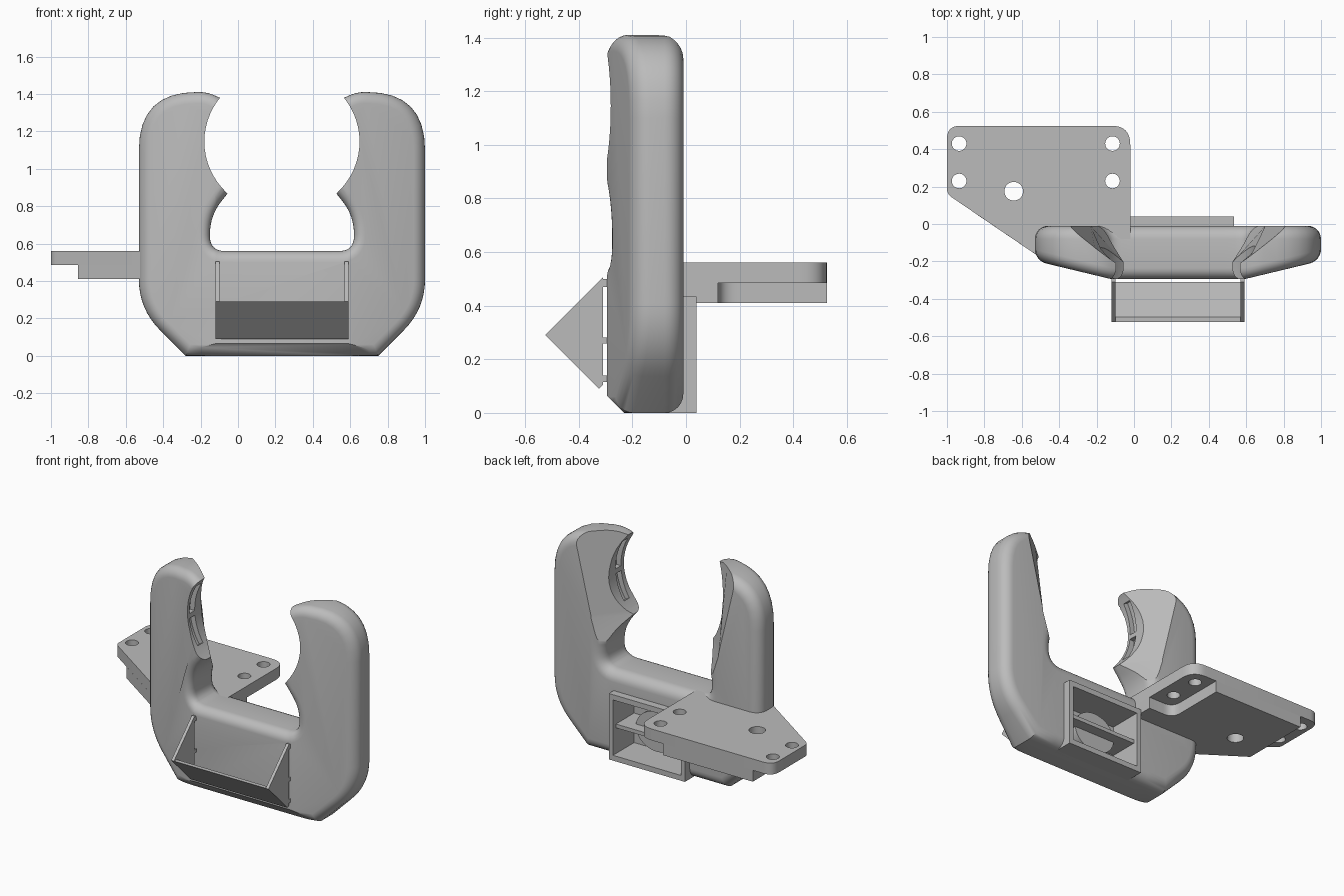
import bpy, bmesh, math
from mathutils import Vector

if "Cube" in bpy.data.objects:
    bpy.data.objects.remove(bpy.data.objects["Cube"], do_unlink=True)

CX = 0.235                      # centre line of the cradle
GREY = (0.5, 0.5, 0.5, 1)
mat = bpy.data.materials.new("plain grey")
mat.use_nodes = True
mat.diffuse_color = GREY
mat.node_tree.nodes["Principled BSDF"].inputs["Base Color"].default_value = GREY


def add_object(name, bm):
    bmesh.ops.recalc_face_normals(bm, faces=bm.faces)
    mesh = bpy.data.meshes.new(name)
    bm.to_mesh(mesh)
    bm.free()
    mesh.materials.append(mat)
    ob = bpy.data.objects.new(name, mesh)
    bpy.context.collection.objects.link(ob)
    return ob


def loft_mesh(rings):
    """Closed solid through equal-length rings of points."""
    bm = bmesh.new()
    loops = [[bm.verts.new(p) for p in ring] for ring in rings]
    n = len(loops[0])
    for a, b in zip(loops, loops[1:]):
        for i in range(n):
            bm.faces.new((a[i], a[(i + 1) % n], b[(i + 1) % n], b[i]))
    bm.faces.new(loops[0])
    bm.faces.new(loops[-1])
    return bm


def prism(name, pts, axis, lo, hi):
    place = {"x": lambda a, b, t: (t, a, b),
             "y": lambda a, b, t: (a, t, b),
             "z": lambda a, b, t: (a, b, t)}[axis]
    return add_object(name, loft_mesh([[place(a, b, t) for a, b in pts] for t in (lo, hi)]))


def box(name, x0, x1, y0, y1, z0, z1):
    return prism(name, [(x0, y0), (x1, y0), (x1, y1), (x0, y1)], "z", z0, z1)


def ellipse(cx, cy, rx, ry, n=32):
    return [(cx + rx * math.cos(math.tau * i / n), cy + ry * math.sin(math.tau * i / n))
            for i in range(n)]


def rounded(corners, closed=True, steps=8):
    """Round each (a, b, trim) corner of a polygon."""
    out, n = [], len(corners)
    for i, (a, b, d) in enumerate(corners):
        p = Vector((a, b))
        if d == 0 or (not closed and i in (0, n - 1)):
            out.append((a, b))
            continue
        p0 = p + (Vector(corners[i - 1][:2]) - p).normalized() * d
        p1 = p + (Vector(corners[(i + 1) % n][:2]) - p).normalized() * d
        for k in range(steps + 1):
            t = k / steps
            out.append(tuple(p0 * (1 - t) ** 2 + p * 2 * t * (1 - t) + p1 * t * t))
    return out


def inset(pts, r):
    out = []
    for i, p in enumerate(pts):
        p = Vector(p)
        e0 = (p - Vector(pts[i - 1])).normalized()
        e1 = (Vector(pts[(i + 1) % len(pts)]) - p).normalized()
        n0, n1 = Vector((-e0.y, e0.x)), Vector((-e1.y, e1.x))
        out.append(p + (n0 + n1) * r / (1 + n0.dot(n1)))
    return out


def cut(target, cutters):
    bpy.context.view_layer.objects.active = target
    for c in cutters:
        mod = target.modifiers.new("cut", "BOOLEAN")
        mod.operation, mod.solver, mod.object = "DIFFERENCE", "EXACT", c
        bpy.ops.object.modifier_apply(modifier=mod.name)


def discard(cutters):
    for c in cutters:
        bpy.data.objects.remove(c, do_unlink=True)


# Cradle body: a U outline with rounded front and back rims
half = rounded([(0.515, 0, 0), (0.765, 0.25, 0.16), (0.765, 1.41, 0.31), (0.40, 1.41, 0.045),
                (0.2, 1.32, 0), (0.2, 0.98, 0), (0.385, 0.75, 0.1), (0.385, 0.56, 0.08),
                (0.25, 0.56, 0)], closed=False)
outline = [(CX + u, z) for u, z in half] + [(CX - u, z) for u, z in reversed(half)]
FRONT, BACK, RF, RB, STEPS = -0.295, -0.01, 0.06, 0.07, 6
profile = []
for k in range(STEPS + 1):
    a = math.pi / 2 * k / STEPS
    profile.append((RF * (1 - math.sin(a)), FRONT + RF * (1 - math.cos(a))))
for k in range(STEPS + 1):
    a = math.pi / 2 * k / STEPS
    profile.append((RB * (1 - math.cos(a)), BACK - RB * (1 - math.sin(a))))
bm = loft_mesh([[(x, y, z) for x, z in inset(outline, r)] for r, y in profile])

# Front swept back on both arms
for s in (-1, 1):
    bmesh.ops.bisect_plane(bm, geom=bm.verts[:] + bm.edges[:] + bm.faces[:], dist=1e-5,
                           plane_co=(CX + s * 0.355, 0, 0), plane_no=(1, 0, 0))
for v in bm.verts:
    if v.co.y < -0.15:
        v.co.y += 0.24 * max(0, abs(v.co.x - CX) - 0.355)
body = add_object("cradle_body", bm)

# Arms thinned at the back, claw opening, grooves and bottom chamfer
cutters = []
for s in (-1, 1):
    rings = []
    for z, outer, depth in ((0.56, 0.375, -0.02), (0.87, 0.475, -0.25), (1.45, 0.615, -0.287)):
        xo, xi = CX + s * outer, CX + s * 0.25
        rings.append([(xo, 0, z), (xi, depth, z), (xi, 0.1, z), (xo, 0.1, z)])
    cutters.append(add_object("arm_wedge_cutter", loft_mesh(rings)))
cutters.append(prism("claw_cutter", ellipse(CX, 1.145, 0.415, 0.39, 64), "y", -0.5, 0.2))
for s in (-1, 1):
    for a0, a1 in ((-0.55, -0.1), (-0.02, 0.5)):
        angles = [a0 + (a1 - a0) * k / 8 for k in range(9)]
        arc = [(f, a) for f, seq in ((0.9, angles), (1.08, angles[::-1])) for a in seq]
        pts = [(CX + s * 0.415 * f * math.cos(a), 1.145 + 0.39 * f * math.sin(a)) for f, a in arc]
        cutters.append(prism("groove_cutter", pts, "y", -0.25, -0.195))
cutters.append(prism("chamfer_cutter", [(-0.4, 0.17), (-0.4, -0.1), (-0.13, -0.1)], "x", -1, 1.5))
cut(body, cutters)
discard(cutters)

# Back socket: raised frame around a pocket, with divider and disc
frame = box("socket_frame", -0.02, 0.535, -0.1, 0.04, 0, 0.435)
pocket = box("pocket_cutter", 0.01, 0.505, -0.18, 0.1, 0.035, 0.4)
cut(body, [pocket])
cut(frame, [pocket])
discard([pocket])
box("socket_divider", 0.005, 0.51, -0.185, 0.01, 0.205, 0.23)
prism("socket_disc", ellipse(0.2575, 0.2175, 0.15, 0.13, 40), "y", -0.185, -0.06)

# Mounting plate: thin top with a thicker underside
top_plate = prism("plate_top", rounded([
    (-1, 0.525, 0.07), (-1, 0.16, 0.03), (-0.5, -0.18, 0), (-0.02, -0.1, 0),
    (-0.02, 0.525, 0.1)]), "z", 0.485, 0.56)
base_plate = prism("plate_base", rounded([
    (-0.855, 0.525, 0), (-0.855, 0.061, 0), (-0.5, -0.18, 0), (-0.02, -0.1, 0),
    (-0.02, 0.12, 0), (-0.2, 0.12, 0.07), (-0.2, 0.525, 0)]), "z", 0.41, 0.485)
holes = [prism("hole_cutter", ellipse(x, y, 0.039, 0.039), "z", 0.3, 0.7)
         for x in (-0.935, -0.115) for y in (0.43, 0.23)]
holes.append(prism("hole_cutter", ellipse(-0.643, 0.175, 0.05, 0.05), "z", 0.3, 0.7))
cut(top_plate, holes)
cut(base_plate, holes[-1:])
discard(holes)

# Front hopper: two triangular cheeks, a sloping panel and small tabs
for side, x in (("right", -0.12), ("left", 0.57)):
    prism("hopper_cheek_" + side,
          [(-0.31, 0.505), (-0.525, 0.29), (-0.325, 0.09), (-0.31, 0.105)], "x", x, x + 0.02)
    for z0, z1 in ((0.115, 0.14), (0.258, 0.282), (0.47, 0.5)):
        box("hopper_tab_" + side, x, x + 0.02, -0.315, -0.285, z0, z1)
prism("hopper_panel", [(-0.525, 0.29), (-0.325, 0.09), (-0.311, 0.104), (-0.497, 0.29)],
      "x", -0.12, 0.59)

# Smooth the rounded parts, keep hard edges
bpy.ops.object.select_all(action="DESELECT")
for ob in bpy.context.collection.objects:
    if ob.type == "MESH" and mat.name in ob.data.materials:
        ob.select_set(True)
        bpy.context.view_layer.objects.active = ob
bpy.ops.object.shade_smooth_by_angle(angle=math.radians(30))
